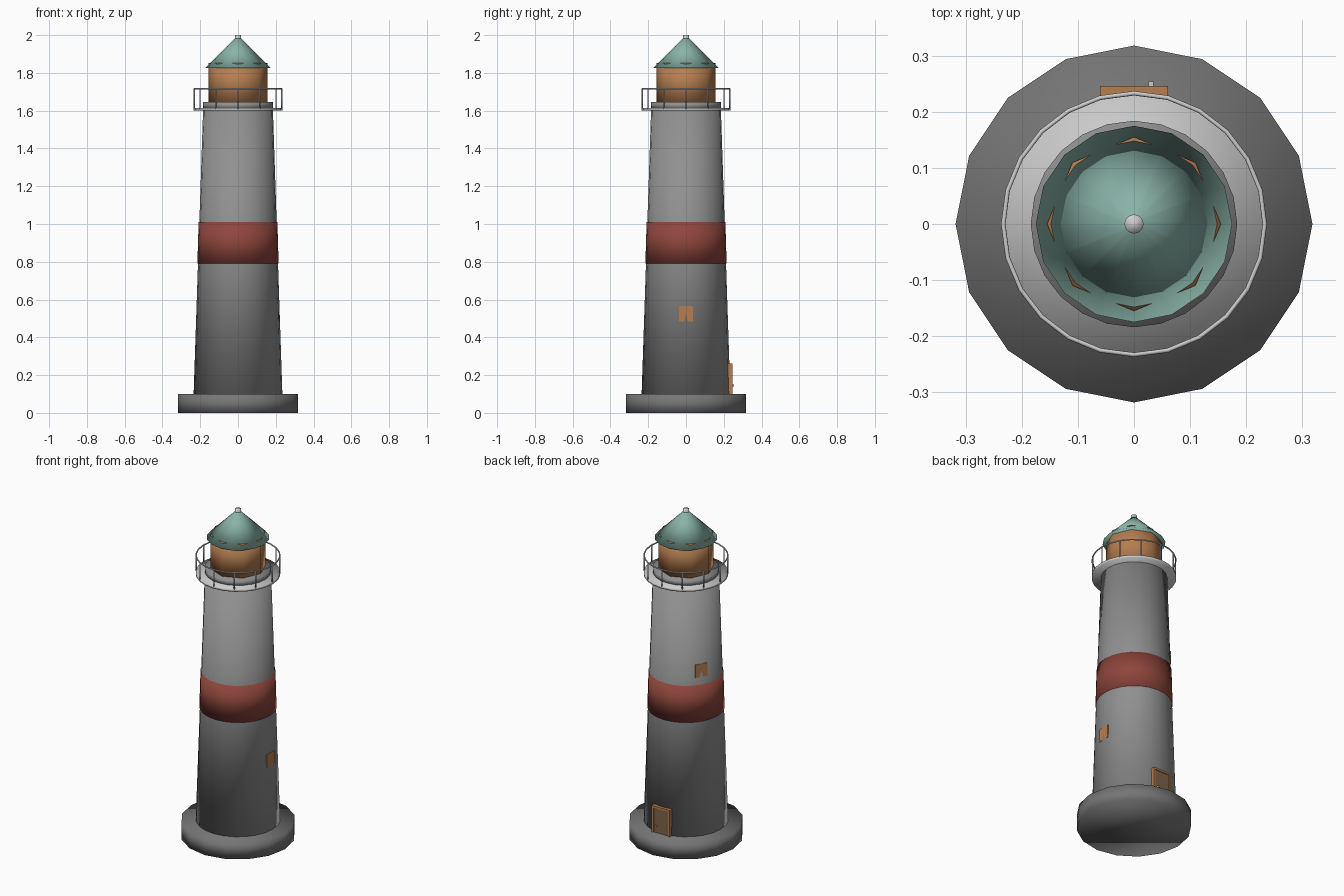
import bpy, bmesh, math
from mathutils import Matrix

if "Cube" in bpy.data.objects:
    bpy.data.objects.remove(bpy.data.objects["Cube"])


def material(name, rgb):
    m = bpy.data.materials.new(name)
    m.diffuse_color = (*rgb, 1)
    m.use_nodes = True
    m.node_tree.nodes["Principled BSDF"].inputs["Base Color"].default_value = m.diffuse_color
    return m


BROWN = material("brown", (0.47, 0.21, 0.08))
DARK = material("dark_wood", (0.21, 0.12, 0.065))
RED = material("red", (0.27, 0.06, 0.045))
TEAL = material("teal", (0.25, 0.45, 0.39))
STONE = material("stone", (0.28, 0.28, 0.28))
FOOTING = material("footing_stone", (0.18, 0.18, 0.18))


def finish(name, bm, mat=None, smooth=False):
    bmesh.ops.recalc_face_normals(bm, faces=bm.faces)
    for f in bm.faces:
        f.smooth = smooth
    me = bpy.data.meshes.new(name)
    bm.to_mesh(me)
    bm.free()
    ob = bpy.data.objects.new(name, me)
    bpy.context.collection.objects.link(ob)
    if mat:
        me.materials.append(mat)
    return ob


def lathe(name, profile, sides, mat=None, closed=False):
    """Revolve (radius, z) points around z, shaded smooth all over."""
    bm = bmesh.new()
    rings = []
    for r, z in profile:
        rings.append([bm.verts.new((r * math.cos(2 * math.pi * i / sides),
                                    r * math.sin(2 * math.pi * i / sides), z))
                      for i in range(sides)])
    pairs = list(zip(rings, rings[1:]))
    if closed:
        pairs.append((rings[-1], rings[0]))
    for a, b in pairs:
        for i in range(sides):
            j = (i + 1) % sides
            bm.faces.new((a[i], a[j], b[j], b[i]))
    if not closed:
        bm.faces.new(rings[0][::-1])
        bm.faces.new(rings[-1])
    return finish(name, bm, mat, True)


def box(name, lo, hi, mat=None, turn=0.0):
    """Box between two corners, then turned about the tower axis."""
    bm = bmesh.new()
    size = [b - a for a, b in zip(lo, hi)]
    mid = [(a + b) / 2 for a, b in zip(lo, hi)]
    bmesh.ops.create_cube(bm, size=1, matrix=Matrix.Rotation(math.radians(turn), 4, 'Z')
                          @ Matrix.Translation(mid) @ Matrix.Diagonal((*size, 1)))
    return finish(name, bm, mat)


def tower_r(z):
    return 0.235 - 0.05 * (z - 0.1) / 1.5


# Base, tower and painted band
lathe("base", [(0.318, 0), (0.318, 0.1)], 16, FOOTING)
lathe("tower", [(tower_r(0.1), 0.1), (tower_r(1.605), 1.605)], 24, STONE)
lathe("red_band", [(tower_r(0.79) + 0.003, 0.79), (tower_r(1.01) + 0.004, 1.01)], 24, RED)

# Gallery deck and lantern plinth
lathe("gallery_deck", [(0.235, 1.6), (0.235, 1.615)], 24)
lathe("lantern_plinth", [(0.184, 1.61), (0.184, 1.645)], 24, STONE)

# Railing: top rail and twelve posts
rail = [(0.233 + 0.004 * math.cos(a), 1.715 + 0.004 * math.sin(a))
        for a in (k * math.pi / 4 for k in range(8))]
lathe("top_rail", rail, 24, closed=True)
bm = bmesh.new()
for k in range(12):
    a = k * math.pi / 6
    bmesh.ops.create_cone(bm, cap_ends=True, segments=8, radius1=0.0035, radius2=0.0035, depth=0.105,
                          matrix=Matrix.Translation((0.232 * math.cos(a), 0.232 * math.sin(a), 1.6625)))
finish("rail_posts", bm, smooth=True)

# Eight-sided lantern, closed conical roof and finial
lathe("lantern", [(0.155, 1.64), (0.155, 1.852)], 8, BROWN)
lathe("roof", [(0.175, 1.825), (0.015, 1.985)], 16, TEAL)
lathe("finial", [(0.017, 1.965), (0.017, 2.0)], 16)

# Windows set into the wall
for name, z, turn in (("lower_window", 0.525, 0), ("upper_window", 1.095, 150)):
    r = tower_r(z)
    box(name, (r - 0.04, -0.036, z - 0.04), (r, 0.036, z + 0.04), BROWN, turn)

# Door with frame, recessed panel and knob
box("door_frame_left", (-0.061, 0.2, 0.1), (-0.049, 0.246, 0.262), BROWN)
box("door_frame_right", (0.049, 0.2, 0.1), (0.061, 0.246, 0.262), BROWN)
box("door_frame_top", (-0.061, 0.2, 0.25), (0.061, 0.246, 0.262), BROWN)
box("door_panel", (-0.049, 0.2, 0.1), (0.049, 0.241, 0.25), DARK)
box("door_knob", (0.026, 0.238, 0.14), (0.035, 0.254, 0.15))
